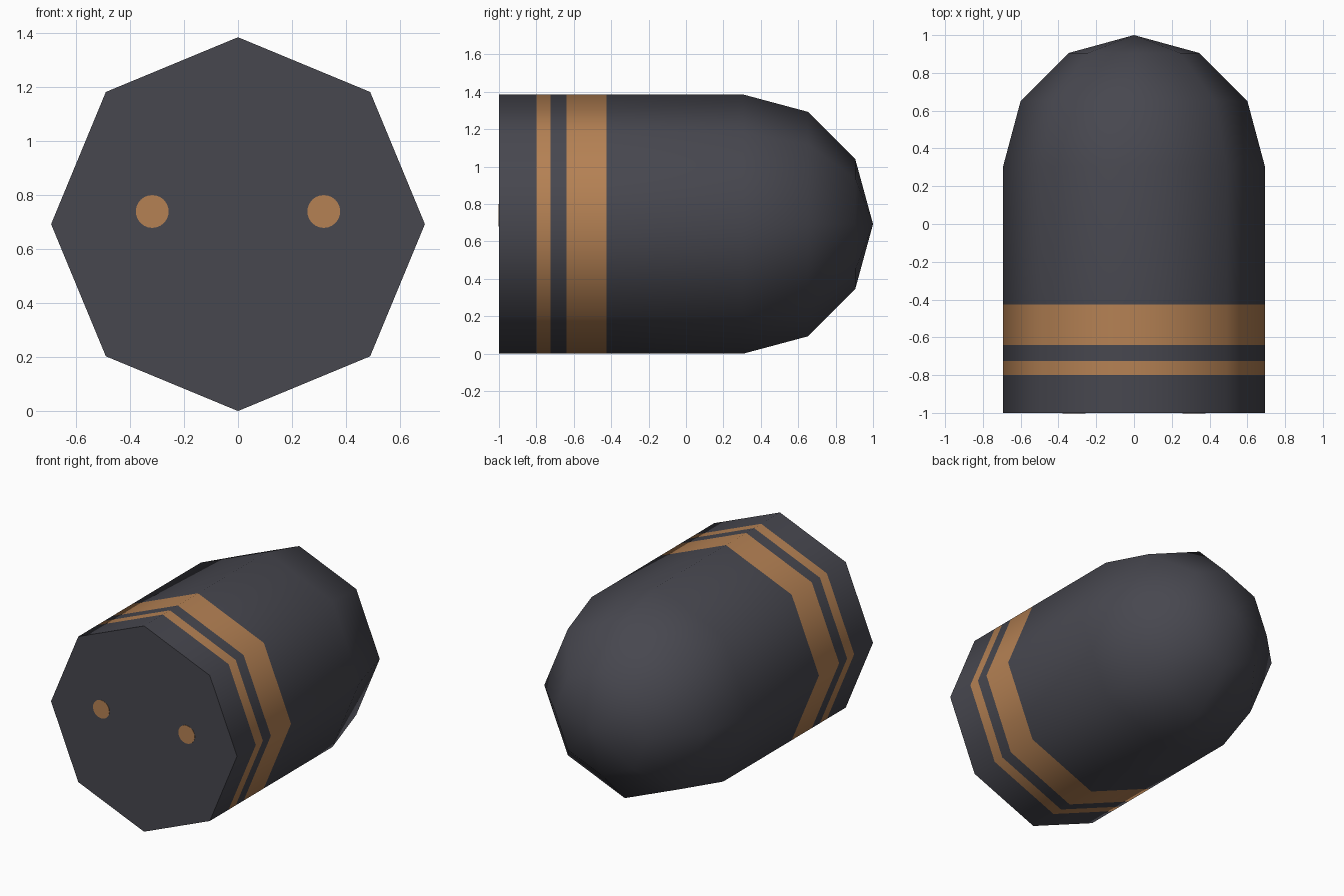
import bpy, bmesh, math

if "Cube" in bpy.data.objects:
    bpy.data.objects.remove(bpy.data.objects["Cube"])

R, SIDES, DOME_Y = 0.693, 8, 0.305


def material(name, color):
    m = bpy.data.materials.new(name)
    m.diffuse_color = (*color, 1)
    m.use_nodes = True
    m.node_tree.nodes["Principled BSDF"].inputs["Base Color"].default_value = m.diffuse_color
    return m


dark = material("dark_grey", (0.063, 0.063, 0.078))
copper = material("copper", (0.46, 0.22, 0.088))


def make_object(name, bm, mats):
    bmesh.ops.recalc_face_normals(bm, faces=bm.faces)
    mesh = bpy.data.meshes.new(name)
    bm.to_mesh(mesh)
    bm.free()
    for m in mats:
        mesh.materials.append(m)
    ob = bpy.data.objects.new(name, mesh)
    bpy.context.collection.objects.link(ob)
    return ob


def ring(bm, x, y, z, r, n):
    return [bm.verts.new((x + r * math.sin(2 * math.pi * i / n), y,
                          z + r * math.cos(2 * math.pi * i / n))) for i in range(n)]


def bridge(bm, a, b, mat=0):
    n = len(a)
    for i in range(n):
        j = (i + 1) % n
        bm.faces.new((a[i], a[j], b[j], b[i])).material_index = mat


# Body: octagonal barrel with two copper bands and a domed back end
profile = [(y, R) for y in (-1, -0.8, -0.725, -0.64, -0.425, DOME_Y)]
profile += [(DOME_Y + R * math.sin(math.radians(a)), R * math.cos(math.radians(a)))
            for a in (30, 60)]
bm = bmesh.new()
rings = [ring(bm, 0, y, R, r, SIDES) for y, r in profile]
for k in range(len(rings) - 1):
    bridge(bm, rings[k], rings[k + 1], 1 if k in (1, 3) else 0)
bm.faces.new(rings[0])
tip = bm.verts.new((0, 1, R))
for i in range(SIDES):
    bm.faces.new((rings[-1][i], rings[-1][(i + 1) % SIDES], tip))
body = make_object("body", bm, (dark, copper))
bpy.context.view_layer.objects.active = body
body.select_set(True)
bpy.ops.object.shade_smooth_by_angle(angle=math.radians(60))

# Round spots on the flat front, as thin plates
for side, name in ((-1, "left_spot"), (1, "right_spot")):
    bm = bmesh.new()
    front = ring(bm, side * 0.318, -1.002, 0.74, 0.061, 24)
    back = ring(bm, side * 0.318, -0.998, 0.74, 0.061, 24)
    bridge(bm, front, back)
    bm.faces.new(front)
    bm.faces.new(back)
    make_object(name, bm, (copper,))
